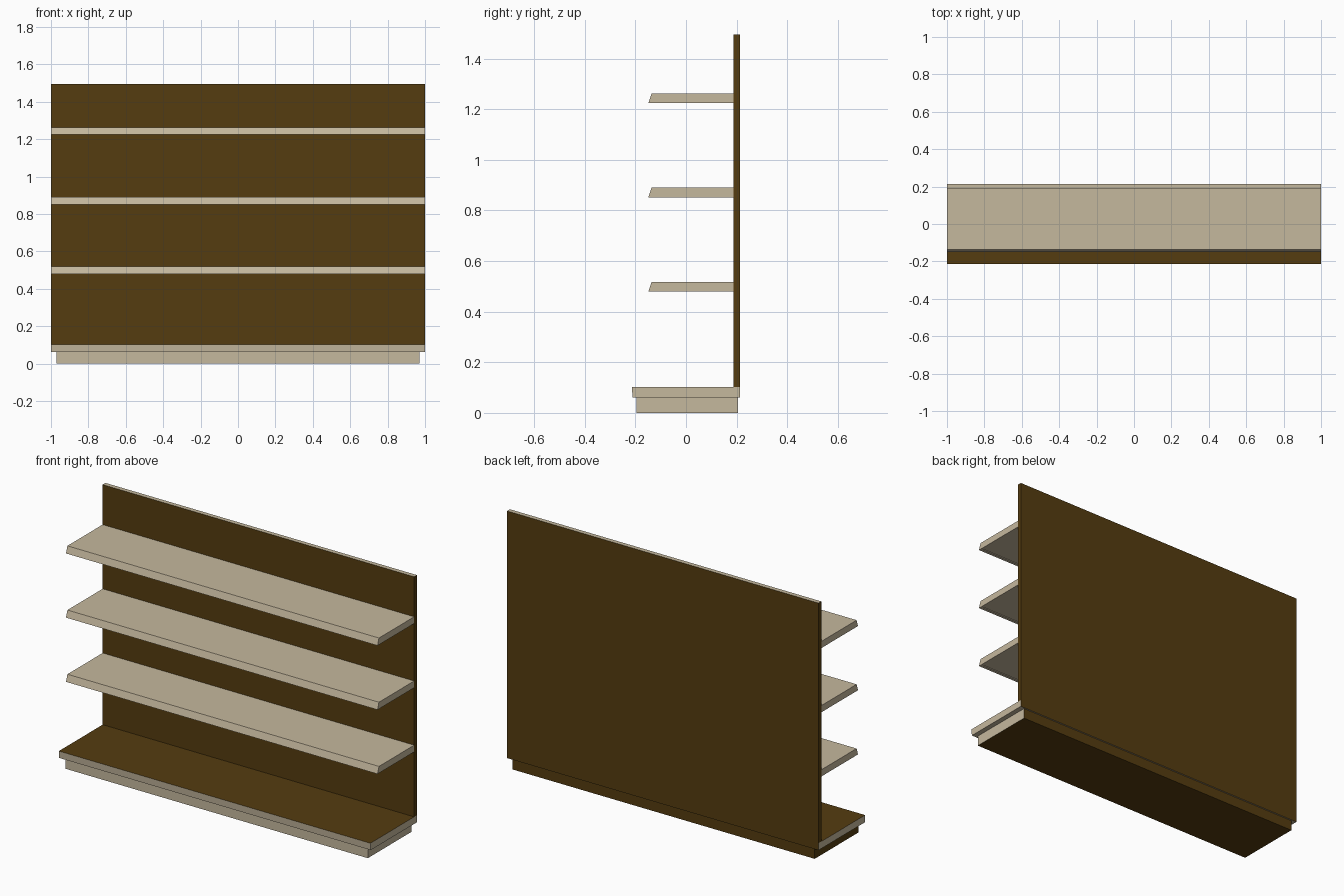
import bpy, bmesh
from mathutils import Vector

if "Cube" in bpy.data.objects:
    bpy.data.objects.remove(bpy.data.objects["Cube"])


def material(name, rgb):
    m = bpy.data.materials.new(name)
    m.diffuse_color = (*rgb, 1)
    m.use_nodes = True
    m.node_tree.nodes["Principled BSDF"].inputs["Base Color"].default_value = m.diffuse_color
    return m


TAN = material("tan_board", (0.56, 0.48, 0.34))
BROWN = material("dark_brown_board", (0.09, 0.045, 0.005))


def extrude_board(name, profile, half_width, brown_sides=(), recess=False):
    """Extrude a (y, z) profile along x; faces pointing along brown_sides are brown."""
    bm = bmesh.new()
    start = bm.faces.new([bm.verts.new((-half_width, y, z)) for y, z in profile])
    res = bmesh.ops.extrude_face_region(bm, geom=[start])
    verts = [v for v in res["geom"] if isinstance(v, bmesh.types.BMVert)]
    bmesh.ops.translate(bm, verts=verts, vec=(2 * half_width, 0, 0))
    bmesh.ops.recalc_face_normals(bm, faces=bm.faces)
    bm.normal_update()
    for f in bm.faces:
        f.material_index = int(any(f.normal.dot(Vector(d)) > 0.9 for d in brown_sides))
    if recess:
        # shallow panel set into the underside
        under = [f for f in bm.faces if f.normal.z < -0.9]
        bmesh.ops.inset_region(bm, faces=under, thickness=0.025)
        bmesh.ops.inset_region(bm, faces=under, thickness=0.001, depth=-0.004)
    mesh = bpy.data.meshes.new(name)
    bm.to_mesh(mesh)
    bm.free()
    mesh.materials.append(TAN)
    mesh.materials.append(BROWN)
    obj = bpy.data.objects.new(name, mesh)
    bpy.context.collection.objects.link(obj)
    return obj


def rect(y0, y1, z0, z1):
    return [(y0, z0), (y1, z0), (y1, z1), (y0, z1)]


LEFT, RIGHT, FRONT, BACK = (-1, 0, 0), (1, 0, 0), (0, -1, 0), (0, 1, 0)
UP, DOWN = (0, 0, 1), (0, 0, -1)

# Plinth, set in from the deck
extrude_board("plinth", rect(-0.195, 0.205, 0, 0.061), 0.97, (LEFT, BACK, DOWN))

# Base deck with slightly raked front edge
extrude_board("base_deck", [(-0.211, 0.061), (0.213, 0.061), (0.213, 0.102), (-0.214, 0.102)],
              1.0, (UP, BACK))

# Back panel
extrude_board("back_panel", rect(0.187, 0.213, 0.102, 1.495), 1.0,
              (LEFT, RIGHT, FRONT, BACK))

# Three shelves with sloping front edges
for i in range(3):
    z = 0.479 + 0.3725 * i
    extrude_board(f"shelf_{i + 1}",
                  [(-0.149, z), (0.187, z), (0.187, z + 0.039), (-0.136, z + 0.039)],
                  1.0, recess=True)
